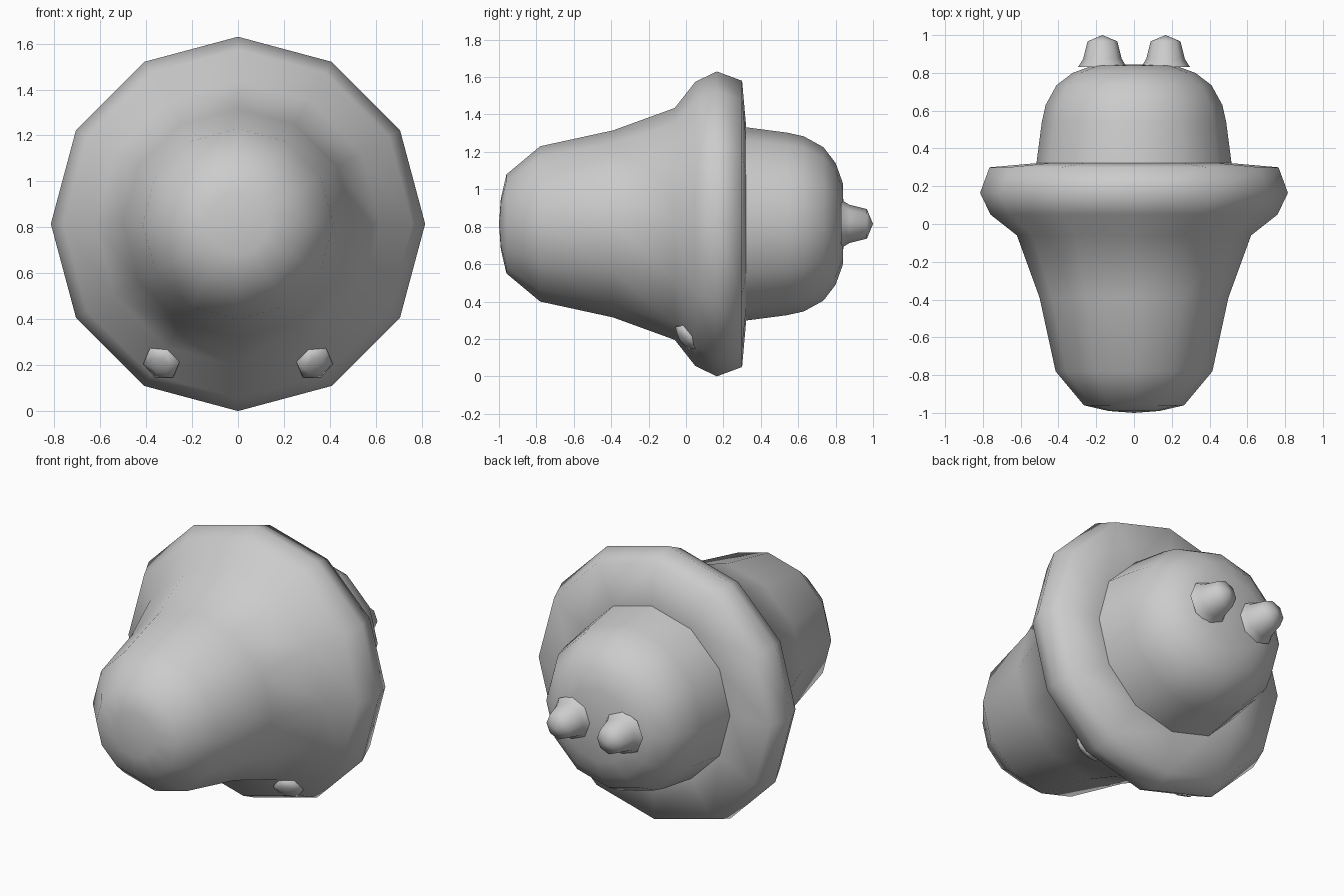
import bpy, bmesh, math
from mathutils import Matrix, Vector

if "Cube" in bpy.data.objects:
    bpy.data.objects.remove(bpy.data.objects["Cube"])

ZC = 0.815  # height of the horizontal main axis


def lathe(name, profile, sides, matrix, angle=85, mirror=False):
    """Revolve (distance along axis, radius) points about local Z, then place."""
    bm = bmesh.new()
    rings = []
    for h, r in profile:
        if r == 0:
            rings.append([bm.verts.new((0, 0, h))])
        else:
            rings.append([bm.verts.new((r * math.cos(2 * math.pi * i / sides),
                                        r * math.sin(2 * math.pi * i / sides), h))
                          for i in range(sides)])
    for a, b in zip(rings, rings[1:]):
        for i in range(sides):
            j = (i + 1) % sides
            quad = [a[i % len(a)], a[j % len(a)], b[j % len(b)], b[i % len(b)]]
            bm.faces.new(list(dict.fromkeys(quad)))
    bm.transform(matrix)
    if mirror:
        dup = bmesh.ops.duplicate(bm, geom=bm.verts[:] + bm.edges[:] + bm.faces[:])["geom"]
        for v in dup:
            if isinstance(v, bmesh.types.BMVert):
                v.co.x = -v.co.x
    bmesh.ops.recalc_face_normals(bm, faces=bm.faces[:])
    mesh = bpy.data.meshes.new(name)
    bm.to_mesh(mesh)
    bm.free()
    obj = bpy.data.objects.new(name, mesh)
    bpy.context.collection.objects.link(obj)
    bpy.ops.object.select_all(action='DESELECT')
    obj.select_set(True)
    bpy.context.view_layer.objects.active = obj
    bpy.ops.object.shade_smooth_by_angle(angle=math.radians(angle))
    return obj


def along(direction, location):
    """Matrix turning local Z to the given direction at a location."""
    return Matrix.Translation(location) @ Vector(direction).to_track_quat('Z', 'Y').to_matrix().to_4x4()


axis = along((0, 1, 0), (0, 0, ZC))

# bell-shaped front body with flared collar
lathe("bell_body", [(-1.0, 0), (-0.99, 0.135), (-0.96, 0.265), (-0.78, 0.415), (-0.39, 0.50),
                    (-0.06, 0.62), (0.05, 0.76), (0.165, 0.815), (0.30, 0.765),
                    (0.322, 0.515), (0.322, 0.48)], 12, axis)

# rounded rear dome
lathe("rear_dome", [(0.31, 0.518), (0.54, 0.488), (0.63, 0.468), (0.735, 0.41),
                    (0.80, 0.325), (0.838, 0.22), (0.845, 0)], 12, axis)

# pair of rear nubs with flared bases
lathe("rear_nubs", [(0.83, 0.13), (0.845, 0.12), (0.875, 0.102), (0.967, 0.079), (1.0, 0)],
      8, along((0, 1, 0), (0.167, 0, ZC)), mirror=True)

# pair of small buttons on the underside of the flare
out = Vector((0.33, 0, -0.605)).normalized()
lathe("flare_buttons", [(-0.03, 0.082), (0.008, 0.082), (0.026, 0.045), (0.032, 0)],
      6, along(out * 0.62 + Vector((0, -0.79, 0)), (0.333, 0.0, 0.21)), mirror=True)
